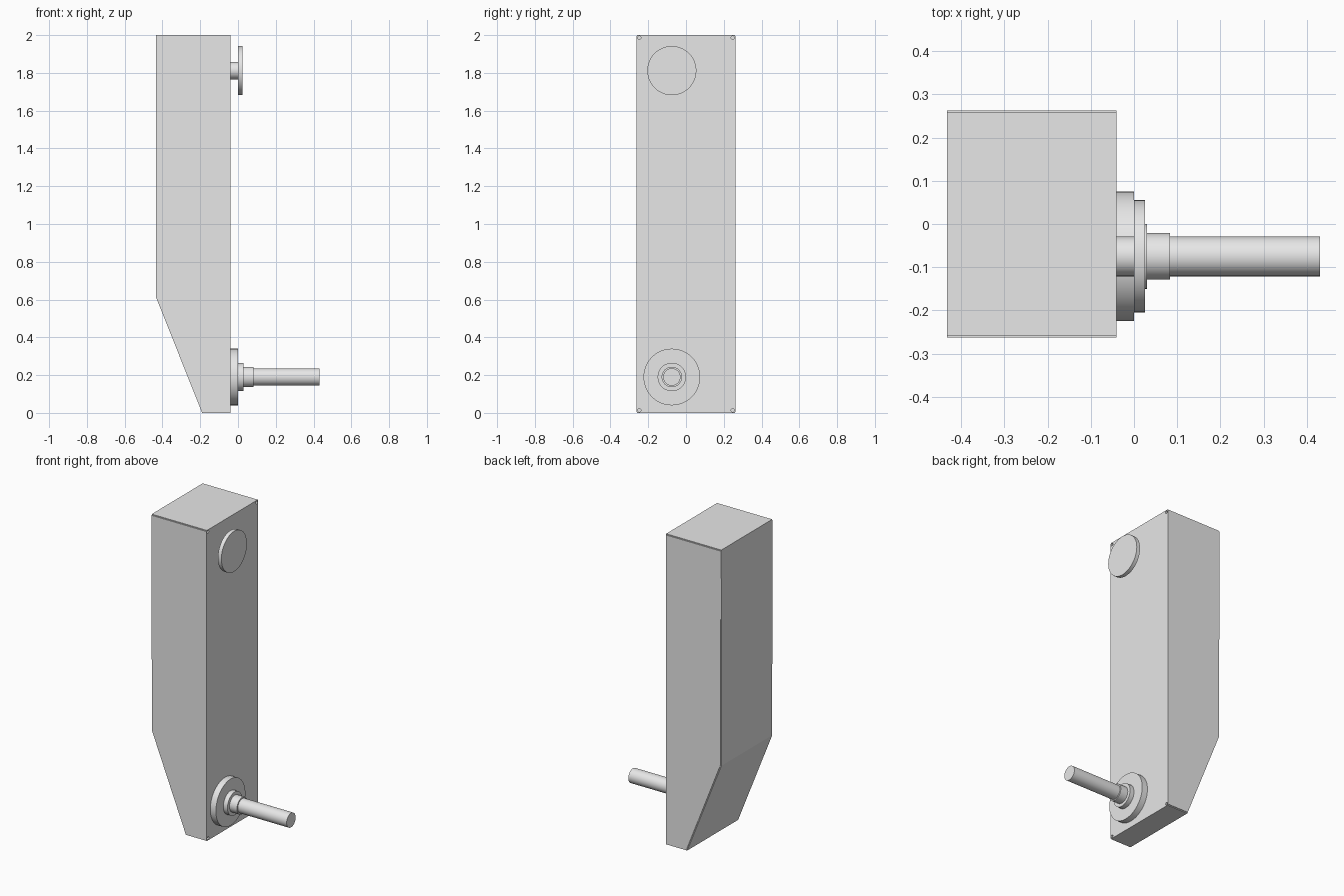
import bpy, bmesh, math
from mathutils import Matrix

cube = bpy.data.objects.get("Cube")
if cube:
    bpy.data.objects.remove(cube, do_unlink=True)

grey = bpy.data.materials.new("plain grey")
grey.use_nodes = True
colour = (0.8, 0.8, 0.8, 1)
grey.diffuse_color = colour
grey.node_tree.nodes["Principled BSDF"].inputs["Base Color"].default_value = colour


def add_object(name, bm):
    bmesh.ops.recalc_face_normals(bm, faces=bm.faces)
    mesh = bpy.data.meshes.new(name)
    bm.to_mesh(mesh)
    bm.free()
    mesh.materials.append(grey)
    obj = bpy.data.objects.new(name, mesh)
    bpy.context.collection.objects.link(obj)
    return obj


def prism(name, profile, y0, y1):
    """Extrude an x-z outline from y0 to y1."""
    bm = bmesh.new()
    face = bm.faces.new([bm.verts.new((x, y0, z)) for x, z in profile])
    new = bmesh.ops.extrude_face_region(bm, geom=[face])["geom"]
    verts = [v for v in new if isinstance(v, bmesh.types.BMVert)]
    bmesh.ops.translate(bm, verts=verts, vec=(0, y1 - y0, 0))
    return add_object(name, bm)


def lathe(name, profile, y, z, sides=48):
    """Turn (x, radius) steps around an axis along x."""
    bm = bmesh.new()
    rings = []
    for x, r in profile:
        angles = [2 * math.pi * i / sides for i in range(sides)]
        rings.append([bm.verts.new((x, y + r * math.cos(a), z + r * math.sin(a)))
                      for a in angles])
    for a, b in zip(rings, rings[1:]):
        for i in range(sides):
            j = (i + 1) % sides
            bm.faces.new((a[i], a[j], b[j], b[i]))
    bm.faces.new(rings[0])
    bm.faces.new(rings[-1])
    obj = add_object(name, bm)
    bpy.ops.object.select_all(action="DESELECT")
    obj.select_set(True)
    bpy.context.view_layer.objects.active = obj
    bpy.ops.object.shade_smooth_by_angle(angle=math.radians(30))
    return obj


# Tall housing with a sloped lower back
BACK, FRONT = -0.433, -0.04
housing = prism("housing", [(BACK, 2), (FRONT, 2), (FRONT, 0), (-0.19, 0), (BACK, 0.61)],
                -0.259, 0.259)

# Thin side panels, set in slightly from the housing edges
panel = [(BACK, 1.994), (FRONT, 1.994), (FRONT, 0.006), (-0.187, 0.006), (BACK + 0.004, 0.615)]
for side, label in ((1, "back"), (-1, "front")):
    prism(label + "_side_panel", panel, side * 0.258, side * 0.263)

# Small round bend reliefs at the corners of the mounting face
bm = bmesh.new()
for y in (-0.248, 0.248):
    for z in (0.014, 1.986):
        place = Matrix.Translation((FRONT, y, z)) @ Matrix.Rotation(math.pi / 2, 4, "Y")
        bmesh.ops.create_cone(bm, cap_ends=True, segments=16, radius1=0.009,
                              radius2=0.009, depth=0.03, matrix=place)
cutter = add_object("relief_cutter", bm)
cutter.hide_render = True
cutter.hide_viewport = True
cut = housing.modifiers.new("corner reliefs", "BOOLEAN")
cut.operation = "DIFFERENCE"
cut.solver = "EXACT"
cut.object = cutter

# Upper button on its stem
AXIS_Y = -0.075
lathe("upper_button", [(FRONT, 0.046), (0, 0.046), (0, 0.13), (0.025, 0.13)], AXIS_Y, 1.812)

# Lower bearing flange, collar and shaft
HUB_Z = 0.19
lathe("bearing_flange", [(FRONT, 0.15), (0, 0.15)], AXIS_Y, HUB_Z)
lathe("shaft_collar", [(0, 0.075), (0.03, 0.075), (0.03, 0.054), (0.083, 0.054)], AXIS_Y, HUB_Z)
lathe("shaft", [(0.083, 0.046), (0.431, 0.046)], AXIS_Y, HUB_Z)
